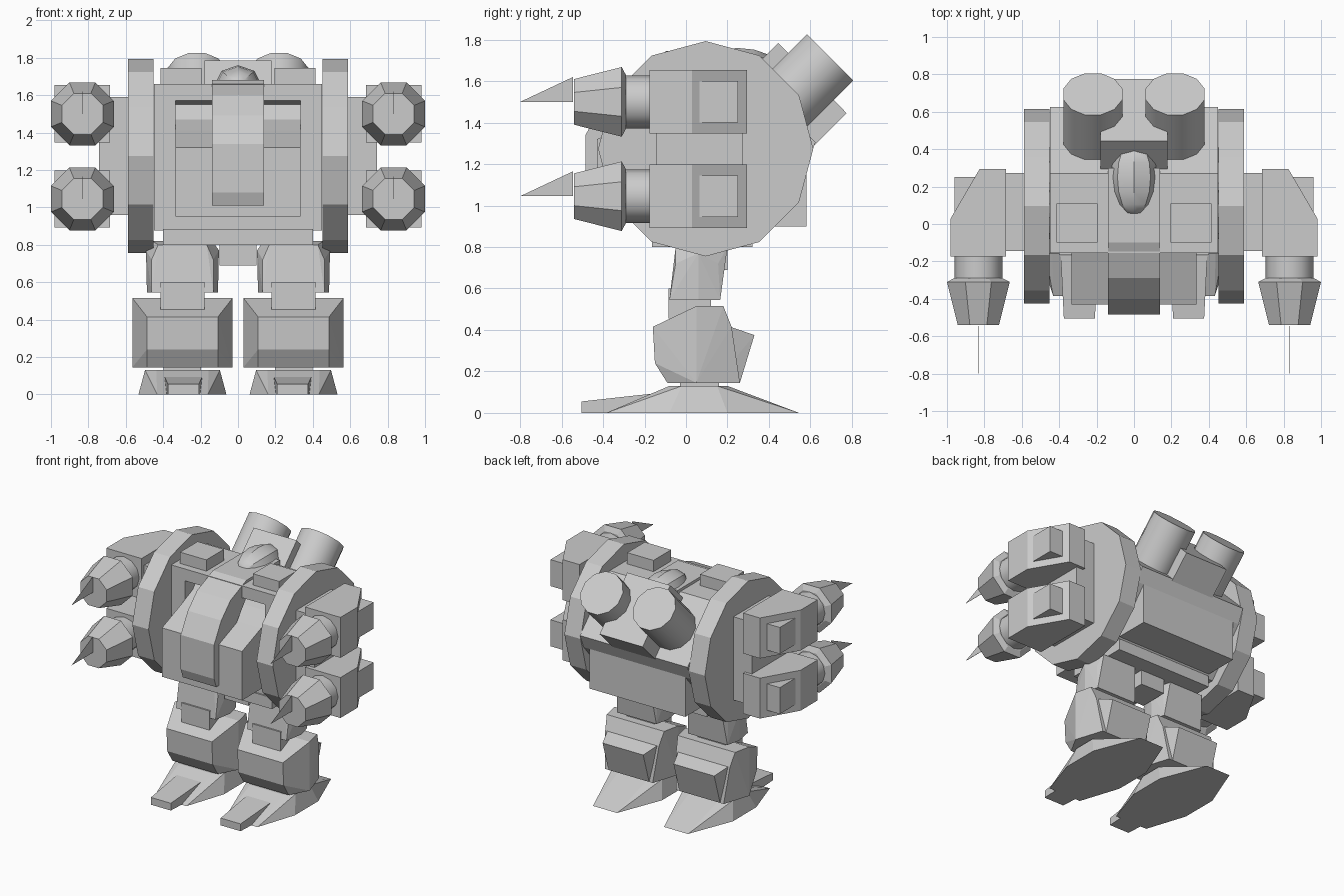
import bpy, bmesh, math
from mathutils import Vector, Matrix

if "Cube" in bpy.data.objects:
    bpy.data.objects.remove(bpy.data.objects["Cube"])


def finish(name, bm, mirror=False, smooth=False):
    bmesh.ops.recalc_face_normals(bm, faces=bm.faces)
    me = bpy.data.meshes.new(name)
    bm.to_mesh(me)
    bm.free()
    ob = bpy.data.objects.new(name, me)
    bpy.context.collection.objects.link(ob)
    if mirror:
        ob.modifiers.new("mirror", 'MIRROR').use_mirror_merge = False
    if smooth:
        bpy.context.view_layer.objects.active = ob
        ob.select_set(True)
        bpy.ops.object.shade_smooth_by_angle(angle=math.radians(35))
        ob.select_set(False)
    return ob


def prism(name, pts, a, b, axis='x', mirror=False):
    """Extrude a (y,z) profile along x, or an (x,y) profile along z."""
    bm = bmesh.new()
    place = (lambda p, t: (t, p[0], p[1])) if axis == 'x' else (lambda p, t: (p[0], p[1], t))
    lo = [bm.verts.new(place(p, a)) for p in pts]
    hi = [bm.verts.new(place(p, b)) for p in pts]
    bm.faces.new(lo)
    bm.faces.new(hi)
    n = len(pts)
    for i in range(n):
        j = (i + 1) % n
        bm.faces.new((lo[i], lo[j], hi[j], hi[i]))
    return finish(name, bm, mirror)


def box(name, x, y, z, mirror=False):
    return prism(name, [(y[0], z[0]), (y[1], z[0]), (y[1], z[1]), (y[0], z[1])], *x, mirror=mirror)


def hull(name, cx, pts):
    """Convex solid from (half width, y, z) points, mirrored to both legs."""
    bm = bmesh.new()
    for w, y, z in pts:
        for s in (-1, 1):
            bm.verts.new((cx + s * w, y, z))
    bmesh.ops.convex_hull(bm, input=bm.verts)
    bmesh.ops.dissolve_limit(bm, angle_limit=0.02, verts=bm.verts, edges=bm.edges)
    return finish(name, bm, True)


def lathe(name, start, direction, rings, n, turn=0.0, smooth=False):
    """Rings of (distance, radius) along a direction, mirrored in x."""
    d = Vector(direction).normalized()
    u = Vector((1, 0, 0))
    v = d.cross(u)
    bm = bmesh.new()
    loops = []
    for t, r in rings:
        loops.append([bm.verts.new(Vector(start) + d * t + (u * math.cos(q) + v * math.sin(q)) * r)
                      for q in (turn + 2 * math.pi * i / n for i in range(n))])
    for a, b in zip(loops, loops[1:]):
        for i in range(n):
            j = (i + 1) % n
            bm.faces.new((a[i], a[j], b[j], b[i]))
    bm.faces.new(loops[0])
    bm.faces.new(loops[-1])
    return finish(name, bm, True, smooth)


# torso: recessed core between two cheeks, all with a sloping back
back = [(0.30, 0.875), (0.58, 1.20), (0.625, 1.305), (0.27, 1.66)]
prism("torso_core", [(-0.155, 0.875)] + back +
      [(-0.155, 1.66), (-0.155, 1.57), (0.0, 1.55), (-0.06, 1.47), (-0.20, 1.41),
       (-0.43, 1.32), (-0.43, 0.95), (-0.155, 0.95)], -0.335, 0.335)
prism("torso_cheek", [(-0.155, 0.875)] + back + [(-0.155, 1.66)], 0.335, 0.45, mirror=True)
box("rear_box", (-0.4, 0.4), (0.25, 0.58), (0.9, 1.27))

# central armour strip over the nose
prism("nose_strip", [(-0.46, 1.01), (-0.485, 1.08), (-0.485, 1.34), (-0.40, 1.49), (-0.29, 1.60),
                     (-0.10, 1.68), (0.30, 1.68), (0.30, 1.60), (-0.10, 1.55),
                     (-0.30, 1.30), (-0.40, 1.01)], -0.14, 0.14)

# top hatch dome and vents
bm = bmesh.new()
bmesh.ops.create_uvsphere(bm, u_segments=8, v_segments=8, radius=1)
bmesh.ops.transform(bm, verts=bm.verts, matrix=Matrix.Translation((0, 0.25, 1.655))
                    @ Matrix.Diagonal((0.125, 0.205, 0.105, 1)) @ Matrix.Rotation(math.pi / 2, 4, 'X'))
finish("top_dome", bm, smooth=True)
box("roof_vent", (0.195, 0.415), (-0.10, 0.11), (1.64, 1.745), True)

# exhausts on the sloping back
prism("exhaust_mount", [(0.29, 1.63), (0.445, 1.785), (0.775, 1.445), (0.62, 1.29)], -0.18, 0.18)
lathe("exhaust", (0.22, 0.44, 1.46), (0, 1, 1), [(0, 0.163), (0.36, 0.163)], 12, math.pi / 12, True)

# shoulder discs and hubs
disc = [(0.095 + 0.519 * math.sin(i * math.pi / 6), 1.274 + 0.519 * math.cos(i * math.pi / 6))
        for i in range(12)]
prism("shoulder_disc", disc, 0.452, 0.588, mirror=True)
box("shoulder_hub", (0.58, 0.742), (-0.145, 0.272), (0.96, 1.59), True)

# two gun pods per side
for label, z in (("upper", 1.5), ("lower", 1.045)):
    prism(label + "_pod", [(0.685, -0.175), (0.98, -0.175), (0.98, 0.03), (0.825, 0.295), (0.685, 0.295)],
          z - 0.153, z + 0.153, 'z', True)
    box(label + "_pod_block", (0.80, 0.96), (0.062, 0.25), (z - 0.1, z + 0.1), True)
    lathe(label + "_gun_neck", (0.832, -0.16, z), (0, -1, 0), [(0, 0.128), (0.15, 0.128)], 12, smooth=True)
    c = 1 / math.cos(math.pi / 8)
    lathe(label + "_gun_muzzle", (0.832, -0.29, z), (0, -1, 0),
          [(0, 0.13 * c), (0.02, 0.168 * c), (0.25, 0.11 * c)], 8, math.pi / 8)
    # thin blade in front of the muzzle
    prism(label + "_blade", [(-0.545, z), (-0.80, z), (-0.545, z + 0.12)], 0.831, 0.833, mirror=True)

# pelvis
box("pelvis_plate", (-0.4, 0.4), (-0.165, 0.32), (0.80, 0.885))
box("hip_block", (-0.1, 0.1), (-0.02, 0.2), (0.69, 0.81))

# legs
X = 0.297
hull("thigh", X, [(0.165, -0.08, 0.545), (0.165, -0.05, 0.72), (0.13, -0.05, 0.80),
                  (0.19, 0.06, 0.545), (0.195, 0.06, 0.77), (0.16, 0.06, 0.82),
                  (0.165, 0.165, 0.545), (0.165, 0.155, 0.72), (0.14, 0.20, 0.80)])
box("knee_link", (X - 0.117, X + 0.117), (-0.085, 0.12), (0.455, 0.60), True)
hull("shin", X, [(0.19, -0.16, 0.415), (0.19, -0.15, 0.24), (0.19, -0.09, 0.145),
                 (0.268, 0.05, 0.515), (0.268, 0.05, 0.145),
                 (0.24, 0.18, 0.515), (0.225, 0.22, 0.415), (0.2, 0.26, 0.145)])
hull("calf", X, [(0.21, 0.215, 0.415), (0.17, 0.33, 0.375), (0.17, 0.26, 0.145),
                 (0.21, 0.15, 0.16), (0.21, 0.15, 0.42)])
box("ankle", (X - 0.1, X + 0.1), (-0.03, 0.16), (0.10, 0.2), True)
hull("foot", X, [(0.135, -0.385, 0), (0.235, -0.08, 0), (0.235, 0.20, 0), (0.10, 0.545, 0),
                 (0.2, -0.02, 0.13), (0.14, -0.08, 0.13), (0.2, 0.15, 0.13), (0.12, 0.20, 0.13)])
hull("toe", X - 0.005, [(0.083, -0.505, 0), (0.083, -0.505, 0.055), (0.1, -0.17, 0), (0.1, -0.17, 0.092)])
